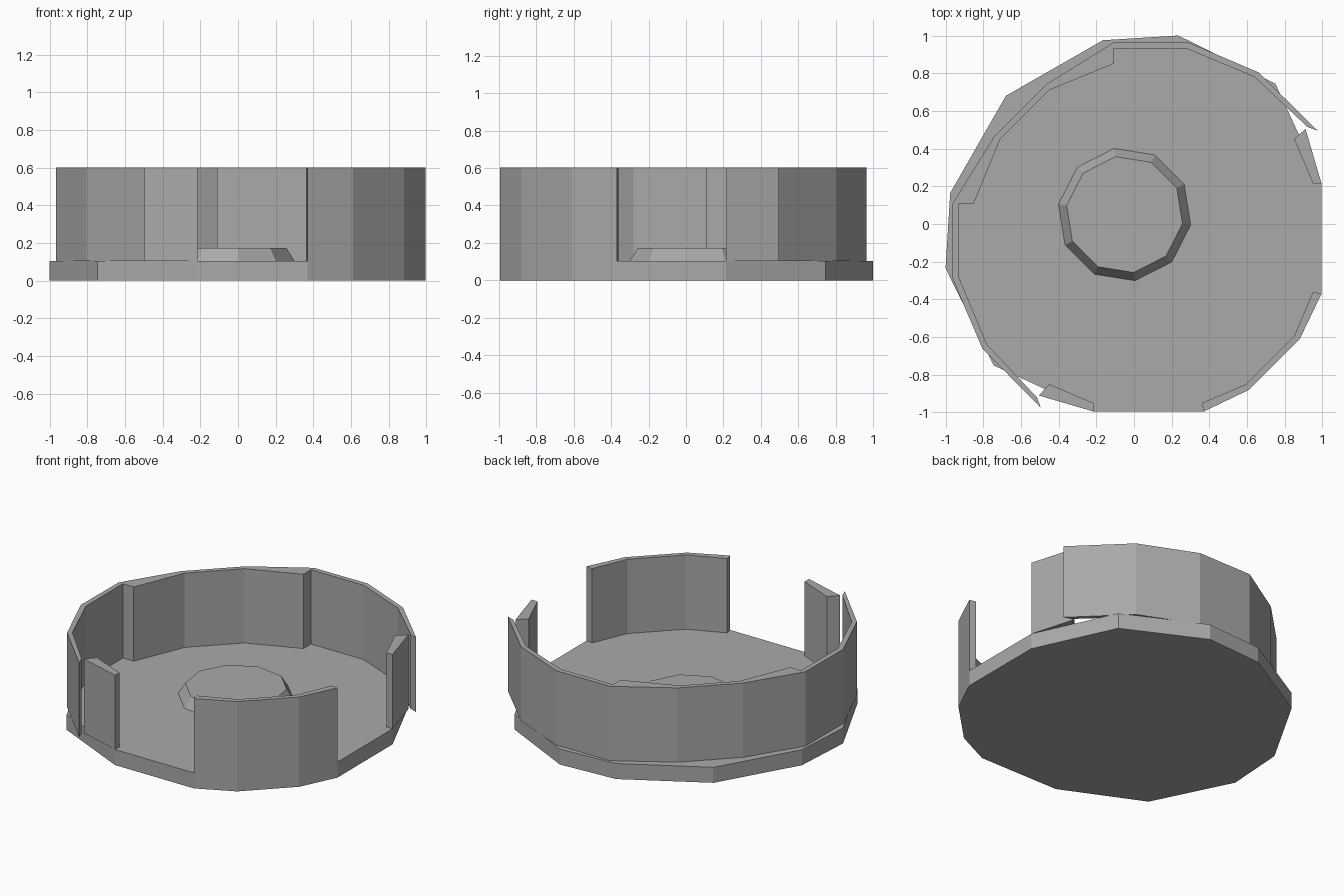
import bpy, bmesh, math

cube = bpy.data.objects.get("Cube")
if cube:
    bpy.data.objects.remove(cube, do_unlink=True)

GREY = (0.40, 0.40, 0.40, 1.0)
grey = bpy.data.materials.new("plain grey")
grey.use_nodes = True
grey.diffuse_color = GREY
grey.node_tree.nodes["Principled BSDF"].inputs["Base Color"].default_value = GREY

FLOOR, RIM = 0.104, 0.602


def finish(name, bm):
    """Turn a bmesh into a grey flat-shaded object."""
    bmesh.ops.recalc_face_normals(bm, faces=bm.faces)
    mesh = bpy.data.meshes.new(name)
    bm.to_mesh(mesh)
    bm.free()
    mesh.materials.append(grey)
    obj = bpy.data.objects.new(name, mesh)
    bpy.context.collection.objects.link(obj)
    return obj


def flip(points):
    """Mirror plan points across the diagonal running back-left to front-right."""
    return [(-y, -x) for x, y in reversed(points)]


def slab(name, outline, z0, z1):
    """Extrude a plan outline between two heights."""
    bm = bmesh.new()
    face = bm.faces.new([bm.verts.new((x, y, z0)) for x, y in outline])
    top = bmesh.ops.extrude_face_region(bm, geom=[face])["geom"]
    for v in top:
        if isinstance(v, bmesh.types.BMVert):
            v.co.z = z1
    return finish(name, bm)


def wall(name, outer, inner, z0=FLOOR):
    """Build an upright wall from its outer and inner edges in plan."""
    bm = bmesh.new()
    cols = [[bm.verts.new((x, y, z)) for (x, y), z in
             ((o, z0), (o, RIM), (i, RIM), (i, z0))] for o, i in zip(outer, inner)]
    for a, b in zip(cols, cols[1:]):
        for k in range(4):
            n = (k + 1) % 4
            bm.faces.new((a[k], a[n], b[n], b[k]))
    bm.faces.new(cols[0])
    bm.faces.new(cols[-1])
    return finish(name, bm)


# Floor plate: half the outline, mirrored across the diagonal
half = [(0.88, -0.61), (0.995, -0.37), (0.995, 0.215), (0.75, 0.745),
        (0.235, 1.0), (-0.165, 0.975)]
slab("base_plate", half + [(-0.68, 0.68)] + flip(half), 0.0, FLOOR)

# Raised centre boss with sloping sides
bm = bmesh.new()
rings = []
for radius, z in ((0.355, FLOOR), (0.311, 0.174)):
    rings.append([bm.verts.new((radius * math.cos(a) - 0.05, radius * math.sin(a) + 0.05, z))
                  for a in (math.radians(135 + 36 * k) for k in range(10))])
low, high = rings
for k in range(10):
    n = (k + 1) % 10
    bm.faces.new((low[k], low[n], high[n], high[k]))
bm.faces.new(high)
bm.faces.new(low)
finish("centre_boss", bm)

# Front corner wall, flush with the plate edge
outer = [(0.995, -0.37), (0.88, -0.61)]
inner = [(0.95, -0.36), (0.85, -0.595)]
wall("front_corner_wall", outer + flip(outer), inner + flip(inner))

# Thick back corner wall
outer = [(-0.11, 0.962), (-0.46, 0.745)]
inner = [(-0.11, 0.85), (-0.45, 0.71)]
wall("back_corner_wall", outer + flip(outer), inner + flip(inner))

# Short angled walls and long thin walls, one on each side of the diagonal
short_out = [(0.995, 0.215), (0.91, 0.505)]
short_in = [(0.95, 0.215), (0.85, 0.45)]
long_out = [(0.975, 0.495), (0.66, 0.805), (0.285, 0.965), (-0.11, 0.962)]
long_in = [(0.92, 0.515), (0.64, 0.78), (0.28, 0.93), (-0.11, 0.93)]
for side, place in (("left", list), ("front", flip)):
    wall(side + "_short_wall", place(short_out), place(short_in))
for side, place in (("back", list), ("right", flip)):
    wall(side + "_long_wall", place(long_out), place(long_in))
